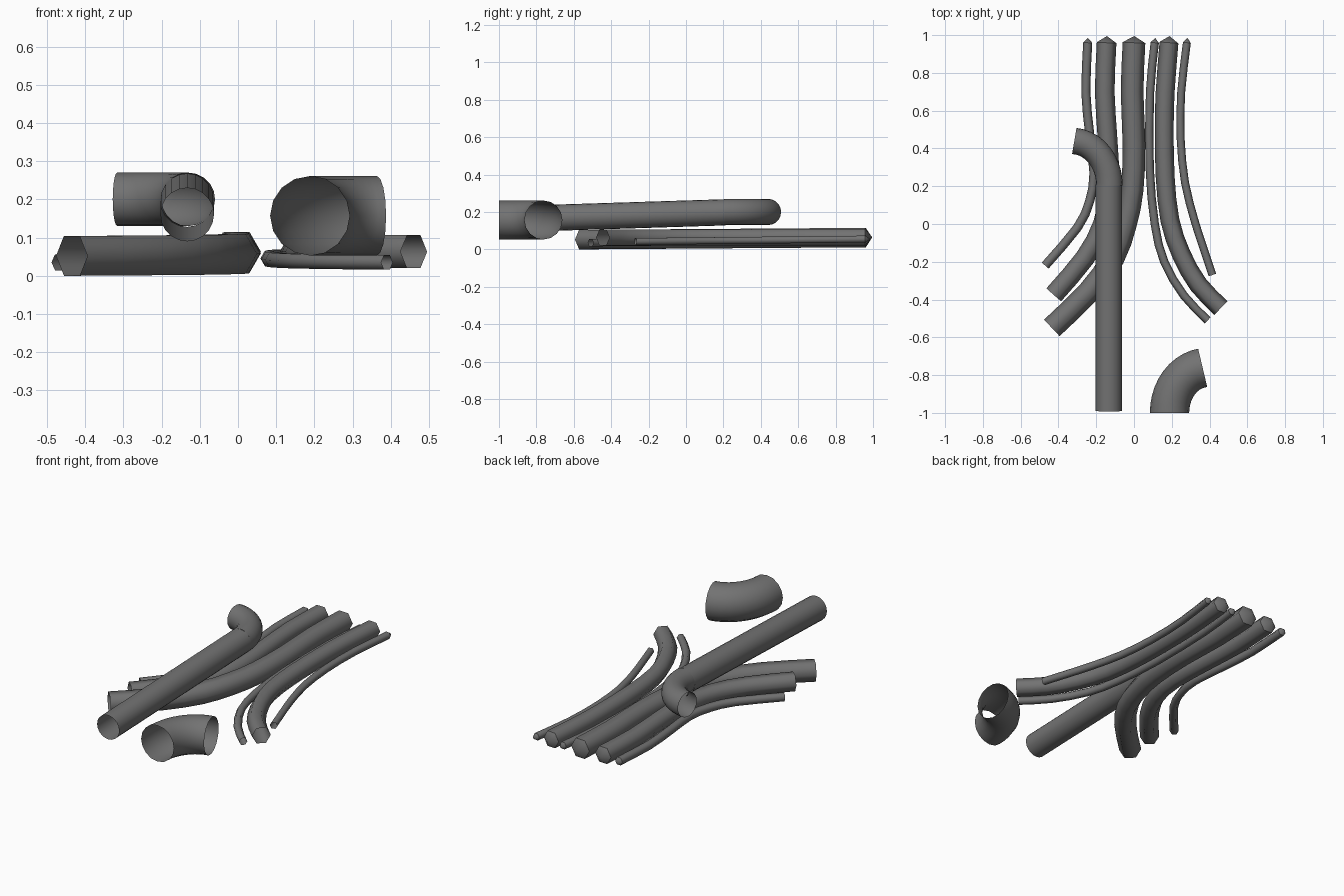
import bpy, bmesh, math
from mathutils import Vector

cube = bpy.data.objects.get("Cube")
if cube:
    bpy.data.objects.remove(cube, do_unlink=True)

grey = bpy.data.materials.new("dark grey")
grey.use_nodes = True
colour = (0.17, 0.17, 0.17, 1)
grey.diffuse_color = colour
bsdf = next(n for n in grey.node_tree.nodes if n.type == 'BSDF_PRINCIPLED')
bsdf.inputs["Base Color"].default_value = colour
bsdf.inputs["Roughness"].default_value = 0.6


def smooth_path(pts, steps=2):
    """Catmull-Rom curve through the points."""
    p = [pts[0] * 2 - pts[1]] + pts + [pts[-1] * 2 - pts[-2]]
    out = []
    for a, b, c, d in zip(p, p[1:], p[2:], p[3:]):
        for i in range(steps):
            t = i / steps
            out.append(0.5 * (2 * b + (c - a) * t + (2 * a - 5 * b + 4 * c - d) * t ** 2
                              + (3 * b - a - 3 * c + d) * t ** 3))
    return out + [pts[-1]]


def elbow_path(start, rx, ry, sweep, steps=10):
    """Quarter bend that leaves along +y and turns toward the sign of rx."""
    out = []
    for i in range(steps + 1):
        a = math.radians(sweep) * i / steps
        out.append(start + Vector((rx * (1 - math.cos(a)), ry * math.sin(a), 0)))
    return out


def tube(name, path, radius, sides, tip=0, start_dir=None):
    """Open tube swept along a path, with an optional pointed cap on its last end."""
    bm = bmesh.new()
    rings = []
    for i, p in enumerate(path):
        t = (path[min(i + 1, len(path) - 1)] - path[max(i - 1, 0)]).normalized()
        if i == 0 and start_dir:
            t = Vector(start_dir)
        side = t.cross(Vector((0, 0, 1))).normalized()
        up = side.cross(t)
        angles = [2 * math.pi * k / sides for k in range(sides)]
        rings.append([bm.verts.new(p + radius * (side * math.cos(a) + up * math.sin(a)))
                      for a in angles])
    for r, s in zip(rings, rings[1:]):
        for k in range(sides):
            n = (k + 1) % sides
            bm.faces.new((r[k], r[n], s[n], s[k]))
    if tip:
        apex = bm.verts.new(path[-1] + t * tip)
        last = rings[-1]
        for k in range(sides):
            n = (k + 1) % sides
            bm.faces.new((last[k], last[n], apex))
            bm.edges.get((last[k], last[n])).smooth = False
    bmesh.ops.recalc_face_normals(bm, faces=bm.faces)
    for f in bm.faces:
        f.smooth = True
    mesh = bpy.data.meshes.new(name)
    bm.to_mesh(mesh)
    bm.free()
    mesh.materials.append(grey)
    obj = bpy.data.objects.new(name, mesh)
    bpy.context.collection.objects.link(obj)
    return obj


# Six-sided cables: radius, front height, back height, plan points front to back
cables = {
    "left_thin_cable": (0.024, 0.035, 0.055, [(-.47, -.22), (-.30, -.02), (-.235, .12),
                        (-.212, .27), (-.235, .48), (-.255, .7), (-.245, .96)]),
    "left_thick_cable": (0.052, 0.052, 0.064, [(-.425, -.375), (-.26, -.18), (-.165, 0),
                         (-.13, .2), (-.14, .45), (-.155, .7), (-.145, .96)]),
    "centre_thick_cable": (0.06, 0.052, 0.063, [(-.435, -.55), (-.24, -.36), (-.11, -.18),
                           (-.045, 0), (-.01, .18), (0, .42), (-.01, .7), (0, .96)]),
    "centre_thin_cable": (0.022, 0.035, 0.05, [(.39, -.51), (.265, -.38), (.16, -.2),
                          (.11, 0), (.083, .3), (.085, .7), (.11, .96)]),
    "right_thick_cable": (0.05, 0.063, 0.065, [(.46, -.445), (.34, -.32), (.25, -.16),
                          (.19, .02), (.165, .25), (.16, .5), (.165, .7), (.185, .96)]),
    "right_thin_cable": (0.021, 0.042, 0.055, [(.415, -.27), (.365, -.12), (.32, .02),
                         (.27, .22), (.247, .45), (.25, .7), (.28, .96)]),
}
for name, (radius, z0, z1, plan) in cables.items():
    y0, y1 = plan[0][1], plan[-1][1]
    pts = [Vector((x, y, z0 + (z1 - z0) * (y - y0) / (y1 - y0))) for x, y in plan]
    tube(name, smooth_path(pts), radius, 6, tip=0.035 if radius > 0.03 else 0.025)

# Long straight pipe, rising slightly to the back, and its bend
tube("long_pipe", [Vector((-.133, -.99, .16)), Vector((-.133, .21, .198))], 0.07, 20)
tube("pipe_bend", elbow_path(Vector((-.13, .205, .2)), -.2, .235, 86), 0.07, 20,
     start_dir=(0, 1, 0))

# Separate wide bend at the front
tube("wide_bend", elbow_path(Vector((.188, -1, .157)), .2, .24, 83), 0.104, 16,
     start_dir=(0, 1, 0))
